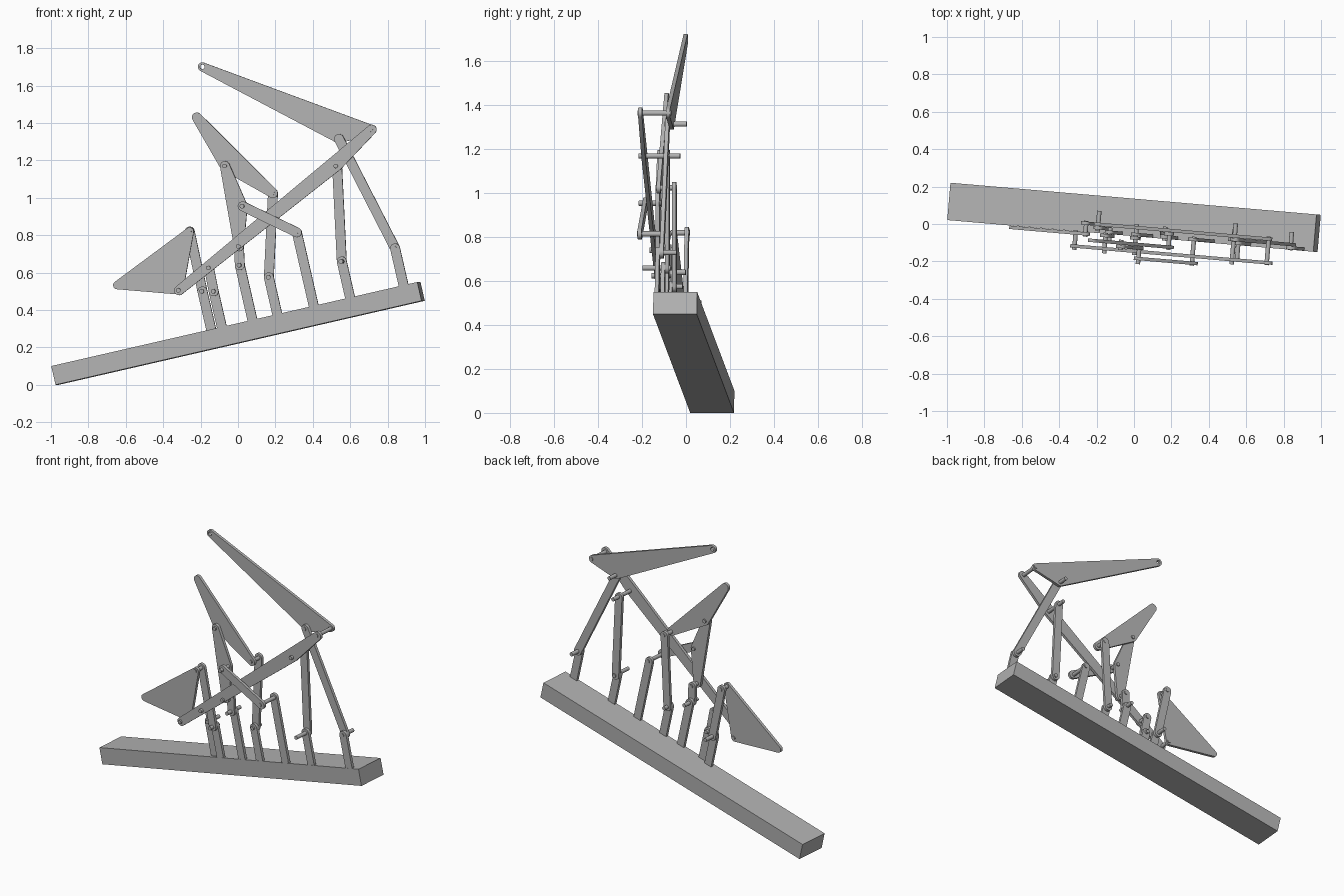
import bpy, bmesh, math
from mathutils import Matrix, Vector

if "Cube" in bpy.data.objects:
    bpy.data.objects.remove(bpy.data.objects["Cube"])

grey = bpy.data.materials.new("plain grey")
grey.use_nodes = True
COLOUR = (0.45, 0.45, 0.45, 1)
grey.diffuse_color = COLOUR
grey.node_tree.nodes["Principled BSDF"].inputs["Base Color"].default_value = COLOUR

YAW, TILT = -0.0863, 0.2248
TURN = Matrix.Rotation(YAW, 4, 'Z')
THICK, RADIUS, PIN_R = 0.018, 0.026, 0.012
parts = []

# Depth layers, from the back of the mechanism to the front
BACK, MID, POST, NEAR = -0.018, -0.037, -0.055, -0.075
INNER, OUTER, ARM, FRONT = -0.107, -0.126, -0.145, -0.182


def local_x(x, depth):
    """Sideways position in the turned frame."""
    return (x + math.sin(YAW) * depth) / math.cos(YAW)


def finish(name, bm, smooth=True):
    bmesh.ops.recalc_face_normals(bm, faces=bm.faces)
    mesh = bpy.data.meshes.new(name)
    bm.to_mesh(mesh)
    bm.free()
    mesh.materials.append(grey)
    ob = bpy.data.objects.new(name, mesh)
    bpy.context.collection.objects.link(ob)
    ob.matrix_world = TURN
    if smooth:
        parts.append(ob)
    return ob


def link(name, depth, *joints, r=RADIUS):
    """Flat plate with a rounded corner round every joint."""
    bm = bmesh.new()
    for x, z in joints:
        for i in range(24):
            a = math.tau * i / 24
            for side in (-1, 1):
                bm.verts.new((local_x(x, depth) + r * math.cos(a),
                              depth + side * THICK / 2, z + r * math.sin(a)))
    hull = bmesh.ops.convex_hull(bm, input=bm.verts)
    loose = [v for v in hull["geom_interior"] if isinstance(v, bmesh.types.BMVert)]
    bmesh.ops.delete(bm, geom=loose, context='VERTS')
    bmesh.ops.dissolve_limit(bm, angle_limit=0.01, verts=bm.verts, edges=bm.edges)
    return finish(name, bm)


def pin(name, joint, back, front, r=PIN_R):
    """Round pin running from back to front through a joint."""
    bm = bmesh.new()
    depth = (back + front) / 2
    place = Matrix.Translation((local_x(joint[0], depth), depth, joint[1]))
    bmesh.ops.create_cone(bm, cap_ends=True, segments=16, radius1=r, radius2=r,
                          depth=abs(back - front),
                          matrix=place @ Matrix.Rotation(math.pi / 2, 4, 'X'))
    return finish(name, bm)


# Sloping base beam
bm = bmesh.new()
bmesh.ops.create_cube(bm, size=1, matrix=Matrix.Translation((-0.003, 0.035, 0.275))
                      @ Matrix.Rotation(-TILT, 4, 'Y')
                      @ Matrix.Diagonal((2.015, 0.2, 0.103, 1)))
finish("base_beam", bm, smooth=False)

# Joint positions
foot_crank, arm_crank = (-0.19, 0.50), (-0.13, 0.50)
arm_low, arm_drive, arm_mid = (-0.315, 0.505), (-0.155, 0.625), (0.005, 0.74)
arm_rocker, arm_top = (0.53, 1.17), (0.715, 1.365)
foot_top, foot_tip = (-0.258, 0.82), (-0.645, 0.533)
upper_tip, upper_low, upper_side = (-0.22, 1.43), (-0.07, 1.17), (0.187, 1.025)
coupler_side = (0.025, 0.955)
blade_tip, blade_low = (-0.19, 1.70), (0.54, 1.315)
post_mid, post_side, post_tall = (0.01, 0.64), (0.165, 0.575), (0.315, 0.815)
post_rocker, post_end = (0.555, 0.66), (0.84, 0.73)

# Posts standing square on the beam
up = Vector((-math.sin(TILT), math.cos(TILT)))
for i, top in enumerate((foot_crank, arm_crank, post_mid, post_side,
                         post_tall, post_rocker, post_end)):
    height = (Vector(top) - Vector((0, 0.275))).dot(up)
    bottom = Vector(top) - up * (height - 0.01)
    link(f"post_{i + 1}", MID if i == 0 else POST, top, tuple(bottom))

# Triangular plates and the long arm
blade = link("top_blade", BACK, blade_tip, blade_low, arm_top, r=0.024)
link("long_arm", ARM, arm_low, arm_rocker, arm_top)
link("upper_plate", INNER, upper_tip, upper_low, upper_side)
link("coupler_plate", OUTER, upper_low, coupler_side, arm_mid)
link("foot_plate", NEAR, foot_tip, foot_top, arm_low, r=0.022)

# Straight links
for name, depth, a, b in (
        ("foot_link", BACK, foot_top, foot_crank),
        ("arm_crank_link", NEAR, arm_drive, arm_crank),
        ("coupler_link", NEAR, arm_mid, post_mid),
        ("front_link", FRONT, coupler_side, post_tall),
        ("side_link", MID, upper_side, post_side),
        ("rocker_link", MID, arm_rocker, post_rocker),
        ("blade_link", MID, blade_low, post_end)):
    link(name, depth, a, b)

# Pins through the joints
for name, joint, back, front in (
        ("foot_crank", foot_crank, 0.054, -0.055),
        ("arm_crank", arm_crank, -0.03, -0.11),
        ("arm_low", arm_low, -0.06, -0.165),
        ("arm_drive", arm_drive, -0.06, -0.17),
        ("arm_mid", arm_mid, -0.06, -0.165),
        ("arm_rocker", arm_rocker, 0.02, -0.17),
        ("arm_top", arm_top, -0.005, -0.158),
        ("foot_top", foot_top, -0.005, -0.09),
        ("upper_low", upper_low, -0.09, -0.145),
        ("upper_side", upper_side, -0.025, -0.122),
        ("coupler_side", coupler_side, -0.11, -0.212),
        ("blade_low", blade_low, 0.05, -0.05),
        ("post_mid", post_mid, 0.0, -0.12),
        ("post_side", post_side, 0.0, -0.075),
        ("post_tall", post_tall, -0.04, -0.195),
        ("post_rocker", post_rocker, -0.02, -0.15),
        ("post_end", post_end, 0.03, -0.068)):
    pin(name + "_pin", joint, back, front)

# Open hole in the blade tip
cutter = pin("hole_cutter", blade_tip, 0.05, -0.08)
parts.remove(cutter)
cutter.hide_render = True
cut = blade.modifiers.new("hole", 'BOOLEAN')
cut.operation, cut.object, cut.solver = 'DIFFERENCE', cutter, 'EXACT'
bpy.ops.object.select_all(action='DESELECT')
bpy.context.view_layer.objects.active = blade
blade.select_set(True)
bpy.ops.object.modifier_apply(modifier="hole")
bpy.data.objects.remove(cutter)

# Smooth rounded edges, sharp rims
for ob in parts:
    ob.select_set(True)
bpy.ops.object.shade_smooth_by_angle(angle=math.radians(30))
